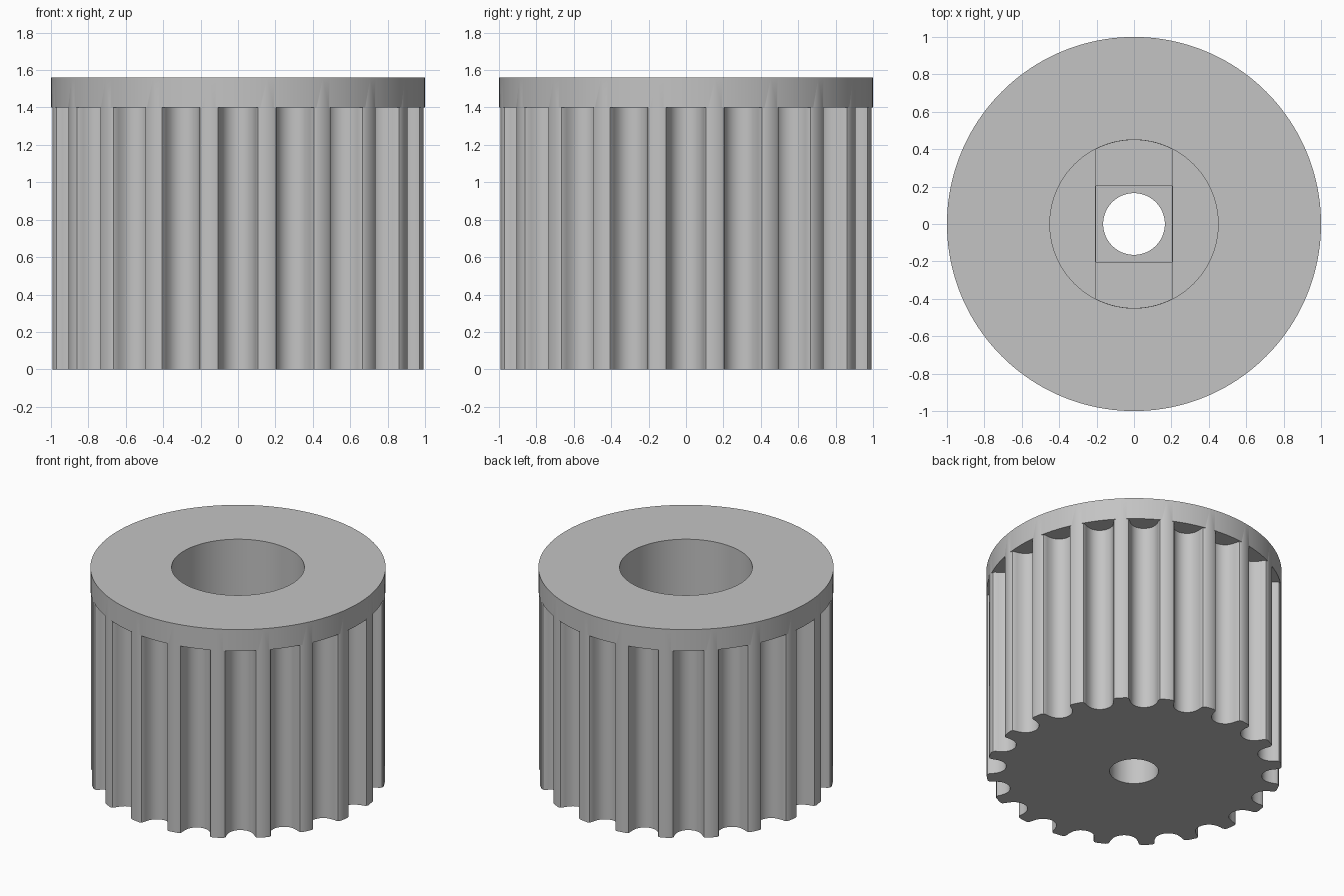
import bpy
import bmesh
from math import sin, cos, pi, asin, sqrt, radians

cube = bpy.data.objects.get("Cube")
if cube:
    bpy.data.objects.remove(cube, do_unlink=True)

TEETH = 20
RADIUS = 1.0
HEIGHT = 1.56
BELT_TOP = 1.4        # underside of the flange
BORE_FLOOR = 0.5      # bottom of the wide bore
STEP = 0.04           # depth of each recess in the bore floor
SLOT = 0.205          # half width of the recesses

grey = bpy.data.materials.new("plain grey")
grey.use_nodes = True
grey.diffuse_color = (0.55, 0.55, 0.55, 1)
grey.node_tree.nodes["Principled BSDF"].inputs["Base Color"].default_value = (0.55, 0.55, 0.55, 1)


def circle(radius, count):
    return [(radius * cos(2 * pi * i / count), radius * sin(2 * pi * i / count)) for i in range(count)]


def prism(name, outlines, z0, z1):
    """Extrude closed outlines straight up from z0 to z1."""
    bm = bmesh.new()
    for outline in outlines:
        low = [bm.verts.new((x, y, z0)) for x, y in outline]
        high = [bm.verts.new((x, y, z1)) for x, y in outline]
        bm.faces.new(low[::-1])
        bm.faces.new(high)
        for i in range(len(low)):
            j = (i + 1) % len(low)
            bm.faces.new((low[i], low[j], high[j], high[i]))
    bmesh.ops.recalc_face_normals(bm, faces=bm.faces)
    mesh = bpy.data.meshes.new(name)
    bm.to_mesh(mesh)
    bm.free()
    mesh.materials.append(grey)
    obj = bpy.data.objects.new(name, mesh)
    bpy.context.collection.objects.link(obj)
    return obj


def cut(target, cutter):
    """Subtract the cutter from the target and discard it."""
    cutter.hide_render = True
    mod = target.modifiers.new("cut", 'BOOLEAN')
    mod.operation = 'DIFFERENCE'
    mod.solver = 'EXACT'
    mod.object = cutter
    bpy.context.view_layer.objects.active = target
    bpy.ops.object.modifier_apply(modifier=mod.name)
    bpy.data.objects.remove(cutter, do_unlink=True)


# Half profile of a belt groove: half width, depth
half = [(0.1222, -0.06), (0.1222, 0), (0.106, 0.006), (0.098, 0.021), (0.0947, 0.039),
        (0.0895, 0.056), (0.0826, 0.0726), (0.0739, 0.0883), (0.0586, 0.1042),
        (0.0406, 0.1157), (0.0208, 0.1227)]
groove = half + [(0, 0.1251)] + [(-w, d) for w, d in reversed(half)]
chord = sqrt(RADIUS ** 2 - half[0][0] ** 2)


def groove_at(angle):
    c, s = cos(angle), sin(angle)
    return [((chord - d) * c - w * s, (chord - d) * s + w * c) for w, d in groove]


# Toothed drum with a plain flange left above the grooves
pulley = prism("toothed_pulley", [circle(RADIUS, 160)], 0, HEIGHT)
cut(pulley, prism("groove_cutter", [groove_at(2 * pi * i / TEETH) for i in range(TEETH)], -0.1, BELT_TOP))

# Wide bore from the top
cut(pulley, prism("bore_cutter", [circle(0.45, 96)], BORE_FLOOR, HEIGHT + 0.1))

# Slot recess across the bore floor, with rounded ends
r = 0.449
a = asin(SLOT / r)
end = [pi / 2 - a + 2 * a * i / 16 for i in range(17)]
slot = [(r * cos(t + k), r * sin(t + k)) for k in (0, pi) for t in end]
cut(pulley, prism("slot_cutter", [slot], BORE_FLOOR - STEP, BORE_FLOOR + STEP))

# Square recess below the slot
q = SLOT - 0.0005
cut(pulley, prism("square_cutter", [[(-q, -q), (q, -q), (q, q), (-q, q)]],
                  BORE_FLOOR - 2 * STEP, BORE_FLOOR))

# Narrow hole through the base
cut(pulley, prism("hole_cutter", [circle(0.165, 64)], -0.1, BORE_FLOOR))

# Smooth walls with crisp edges
bpy.ops.object.select_all(action='DESELECT')
pulley.select_set(True)
bpy.context.view_layer.objects.active = pulley
bpy.ops.object.shade_smooth_by_angle(angle=radians(30))
